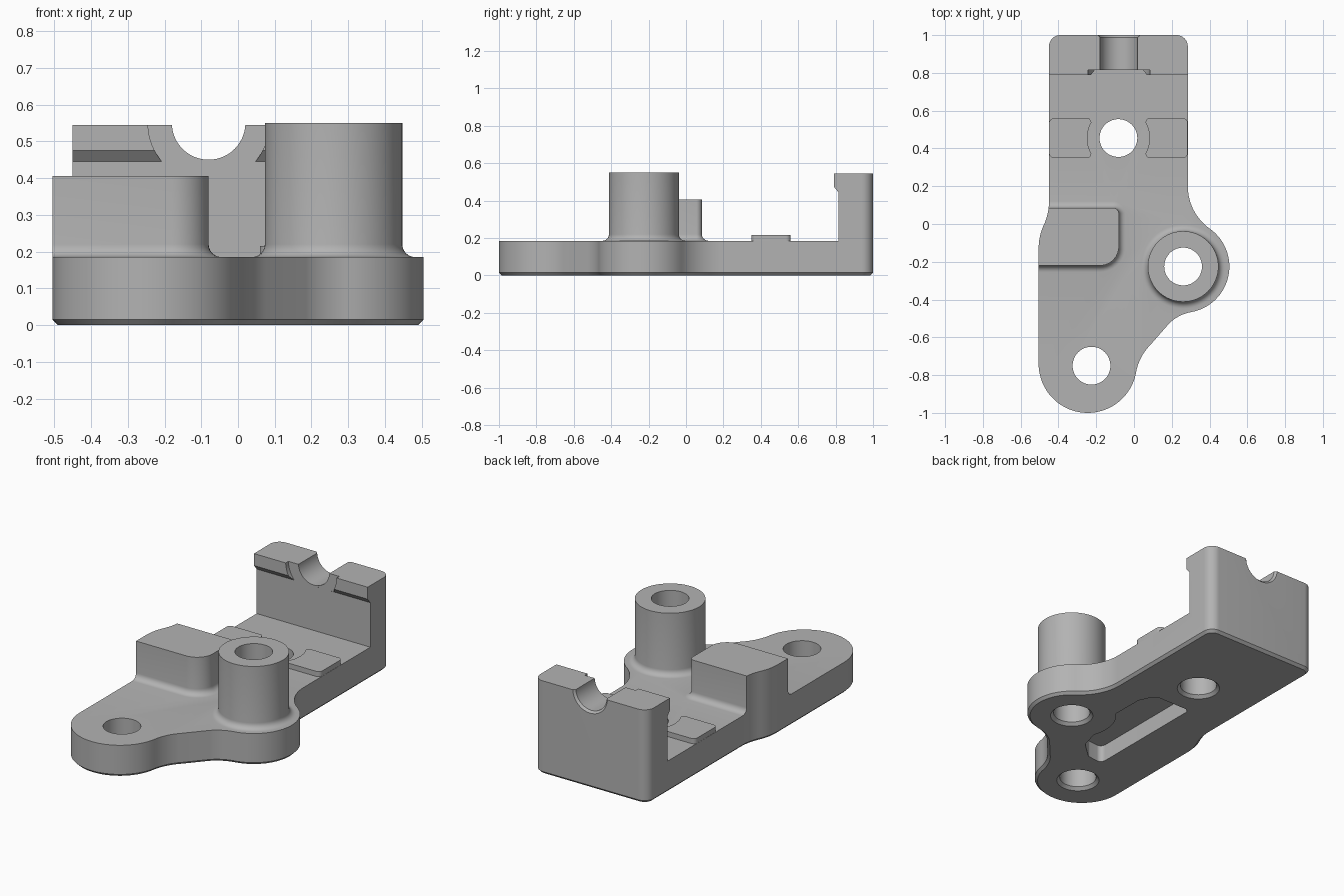
import bpy, bmesh, math
from mathutils import Vector

if "Cube" in bpy.data.objects:
    bpy.data.objects.remove(bpy.data.objects["Cube"])

grey = bpy.data.materials.new("plain grey")
grey.use_nodes = True
grey.diffuse_color = (0.45, 0.45, 0.45, 1)
grey.node_tree.nodes["Principled BSDF"].inputs["Base Color"].default_value = grey.diffuse_color


def arc(cx, cy, r, start, end, n=16):
    angles = [math.radians(start + (end - start) * i / n) for i in range(n + 1)]
    return [(cx + r * math.cos(a), cy + r * math.sin(a)) for a in angles]


def rounded(corners, n=8):
    """Polygon from (x, y, radius) corners; radius 0 stays sharp."""
    out = []
    for i, (x, y, r) in enumerate(corners):
        p = Vector((x, y))
        if r == 0:
            out.append((x, y))
            continue
        a = (Vector(corners[i - 1][:2]) - p).normalized()
        b = (Vector(corners[(i + 1) % len(corners)][:2]) - p).normalized()
        half = a.angle(b) / 2
        centre = p + (a + b).normalized() * (r / math.sin(half))
        t = r / math.tan(half)
        v0, v1 = p + a * t - centre, p + b * t - centre
        for k in range(n + 1):
            out.append(tuple(centre + v0.slerp(v1, k / n) * r
                             if v0.length == 0 else
                             centre + (v0 * (1 - k / n) + v1 * (k / n)).normalized() * r))
    return out


def inset(points, d):
    """Move a clockwise outline inward by d."""
    out = []
    for i, p in enumerate(points):
        t = Vector(points[(i + 1) % len(points)]) - Vector(points[i - 1])
        t.normalize()
        out.append((p[0] + t.y * d, p[1] - t.x * d))
    return out


def loft(name, rings):
    """Closed solid through rings of 3D points."""
    bm = bmesh.new()
    loops = [[bm.verts.new(p) for p in ring] for ring in rings]
    n = len(loops[0])
    for lo, hi in zip(loops, loops[1:]):
        for i in range(n):
            j = (i + 1) % n
            bm.faces.new((lo[i], lo[j], hi[j], hi[i]))
    bm.faces.new(loops[0])
    bm.faces.new(loops[-1])
    bmesh.ops.recalc_face_normals(bm, faces=bm.faces)
    mesh = bpy.data.meshes.new(name)
    bm.to_mesh(mesh)
    bm.free()
    ob = bpy.data.objects.new(name, mesh)
    mesh.materials.append(grey)
    bpy.context.collection.objects.link(ob)
    return ob


def flat(points, z):
    return [(x, y, z) for x, y in points]


def prism(name, points, z0, z1):
    return loft(name, [flat(points, z0), flat(points, z1)])


def lathe(name, x, y, profile, n=64):
    """Upright turned solid from (radius, height) pairs."""
    return loft(name, [flat(arc(x, y, r, 0, 360 * (n - 1) / n, n - 1), z) for r, z in profile])


def combine(target, tool, operation):
    mod = target.modifiers.new(operation.lower(), "BOOLEAN")
    mod.operation, mod.solver, mod.object = operation, "EXACT", tool
    bpy.context.view_layer.objects.active = target
    bpy.ops.object.modifier_apply(modifier=mod.name)
    bpy.data.objects.remove(tool)


top = 0.185          # upper face of the plate
fillet = 0.035       # blend at the foot of the raised parts
boss = (0.26, -0.225)
rear_hole = (-0.0825, 0.455)
front_hole = (-0.225, -0.75)
blend = [(fillet, 0.1)] + [
    (fillet * (1 - math.sin(a)), top + fillet * (1 - math.cos(a)))
    for a in (math.radians(15 * k) for k in range(7))]

# Plate and rear wall with its overhanging lip, drawn in side profile
side = [(-1.2, -0.1), (1.2, -0.1), (1.2, 0.545), (0.79, 0.545),
        (0.79, 0.475), (0.815, 0.445), (0.815, top), (-1.2, top)]
body = loft("bracket_body", [[(x, y, z) for y, z in side] for x in (-0.8, 0.8)])

# Round boss with a blended foot
combine(body, lathe("round_boss", *boss, [(0.187 + d, z) for d, z in blend] + [(0.187, 0.55)]), "UNION")

# Side block with a blended foot
rings = []
for d, z in blend + [(0, 0.405)]:
    rings.append(flat(rounded([(-0.7, -0.22 - d, 0), (-0.7, 0.085 + d, 0),
                               (-0.08 + d, 0.085 + d, 0.03 + d),
                               (-0.08 + d, -0.22 - d, 0.1 + d)]), z))
combine(body, loft("side_block", rings), "UNION")

# Pair of low pads beside the rear hole
hx, hy = rear_hole
curve = [(x, y, 0) for x, y in arc(hx, hy, 0.165, 150, 210, 12)]
pad = rounded([(-0.449, 0.35, 0.025), (-0.449, 0.56, 0.025), (-0.235, 0.56, 0.015)]
              + curve + [(-0.235, 0.35, 0.015)])
for name, s in (("right_pad", 1), ("left_pad", -1)):
    combine(body, prism(name, [(hx + s * (x - hx), y) for x, y in pad], 0.1, 0.215), "UNION")

# Plan outline, clockwise, trims everything and chamfers the underside
outline = (arc(-0.39, 0.94, 0.06, 180, 90, 10) + arc(0.225, 0.94, 0.06, 90, 0, 10)
           + arc(0.5605, 0.2, 0.2755, 180, 234.7)
           + arc(*boss, 0.245, 54.7, -80, 32)[1:]
           + arc(0.341, -0.683, 0.22, 100, 135, 10)[1:]
           + arc(0.277, -0.832, 0.27, 135, 170, 10)
           + arc(-0.245, -0.74, 0.26, -10, -180, 40)[1:]
           + arc(-0.207, -0.13, 0.298, 180, 155.2, 8)
           + arc(-0.748, 0.12, 0.298, -24.8, 0, 8)[1:])
trim = loft("plan_outline", [flat(inset(outline, 0.015), 0), flat(outline, 0.015), flat(outline, 1)])
combine(body, trim, "INTERSECT")

# Through holes, countersunk below
for centre in (boss, rear_hole, front_hole):
    combine(body, lathe("hole_cutter", *centre, [(0.122, -0.005), (0.1, 0.017), (0.1, 0.7)]), "DIFFERENCE")

# Half-round saddle in the rear wall, with relief through the lip
saddle = lathe("saddle_cutter", 0, 0, [(0.165, 0.7), (0.165, 0.8149), (0.1, 0.8149),
                                       (0.1, 0.988), (0.118, 1.006)], 96)
for v in saddle.data.vertices:
    x, y, z = v.co
    v.co = (x - 0.08, z, 0.55 - y)
combine(body, saddle, "DIFFERENCE")

# Weight-saving pocket in the underside
pocket = rounded([(-0.2, 0.235, 0.03), (0.04, 0.235, 0.05), (0.085, 0.14, 0.05)]
                 + [(x, y, 0) for x, y in arc(*boss, 0.245, 135, 200, 12)]
                 + [(0, -0.42, 0.04), (-0.1, -0.51, 0.03), (-0.2, -0.52, 0.03)])
combine(body, prism("pocket_cutter", pocket, -0.05, 0.1), "DIFFERENCE")

bpy.ops.object.select_all(action="DESELECT")
body.select_set(True)
bpy.context.view_layer.objects.active = body
bpy.ops.object.shade_smooth_by_angle(angle=math.radians(30))
